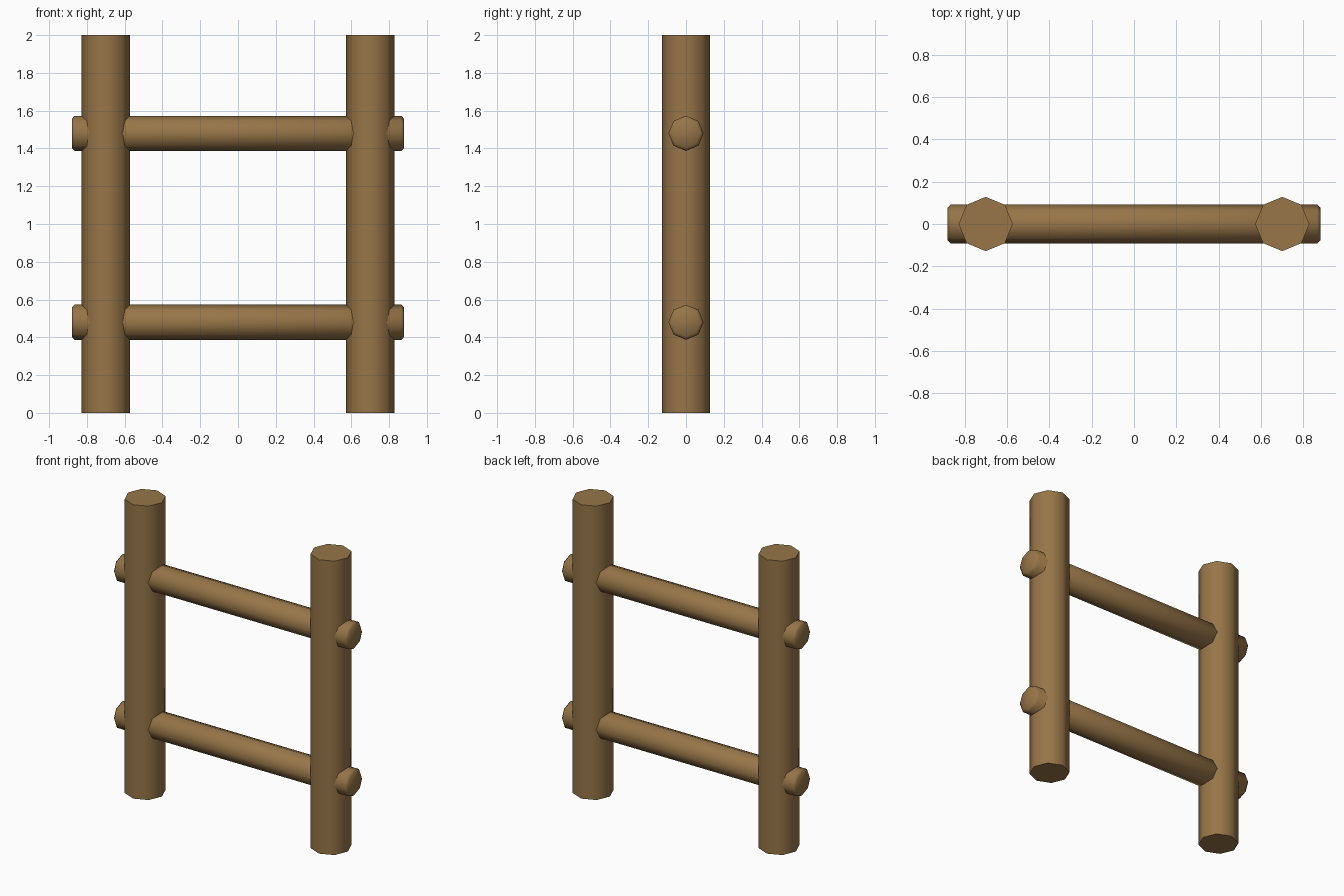
import bpy, bmesh, math
from mathutils import Matrix

cube = bpy.data.objects.get("Cube")
if cube:
    bpy.data.objects.remove(cube, do_unlink=True)

# Single timber colour
wood = bpy.data.materials.new("brown wood")
wood.use_nodes = True
colour = (0.31, 0.18, 0.065, 1)
wood.diffuse_color = colour
wood.node_tree.nodes["Principled BSDF"].inputs["Base Color"].default_value = colour


def log(name, radius, length, location, lying=False, bevel=0):
    """Eight-sided log, upright or lying along x, with optional chamfered ends."""
    bm = bmesh.new()
    bmesh.ops.create_cone(bm, cap_ends=True, segments=8, radius1=radius,
                          radius2=radius, depth=length)
    if bevel:
        rims = [e for e in bm.edges if abs(e.verts[0].co.z - e.verts[1].co.z) < 0.001]
        bmesh.ops.bevel(bm, geom=rims, offset=bevel, segments=1, affect='EDGES')
    if lying:
        bm.transform(Matrix.Rotation(math.radians(90), 4, 'Y'))
    mesh = bpy.data.meshes.new(name)
    bm.to_mesh(mesh)
    bm.free()
    mesh.materials.append(wood)
    obj = bpy.data.objects.new(name, mesh)
    obj.location = location
    bpy.context.collection.objects.link(obj)
    bpy.ops.object.select_all(action='DESELECT')
    obj.select_set(True)
    bpy.context.view_layer.objects.active = obj
    bpy.ops.object.shade_smooth_by_angle(angle=math.radians(60))


# Upright posts
for side, x in (("left", 0.7), ("right", -0.7)):
    log(side + "_post", 0.128, 2, (x, 0, 1))

# Cross rails passing through the posts
for level, z in (("lower", 0.48), ("upper", 1.48)):
    log(level + "_rail", 0.093, 1.76, (0, 0, z), lying=True, bevel=0.015)
